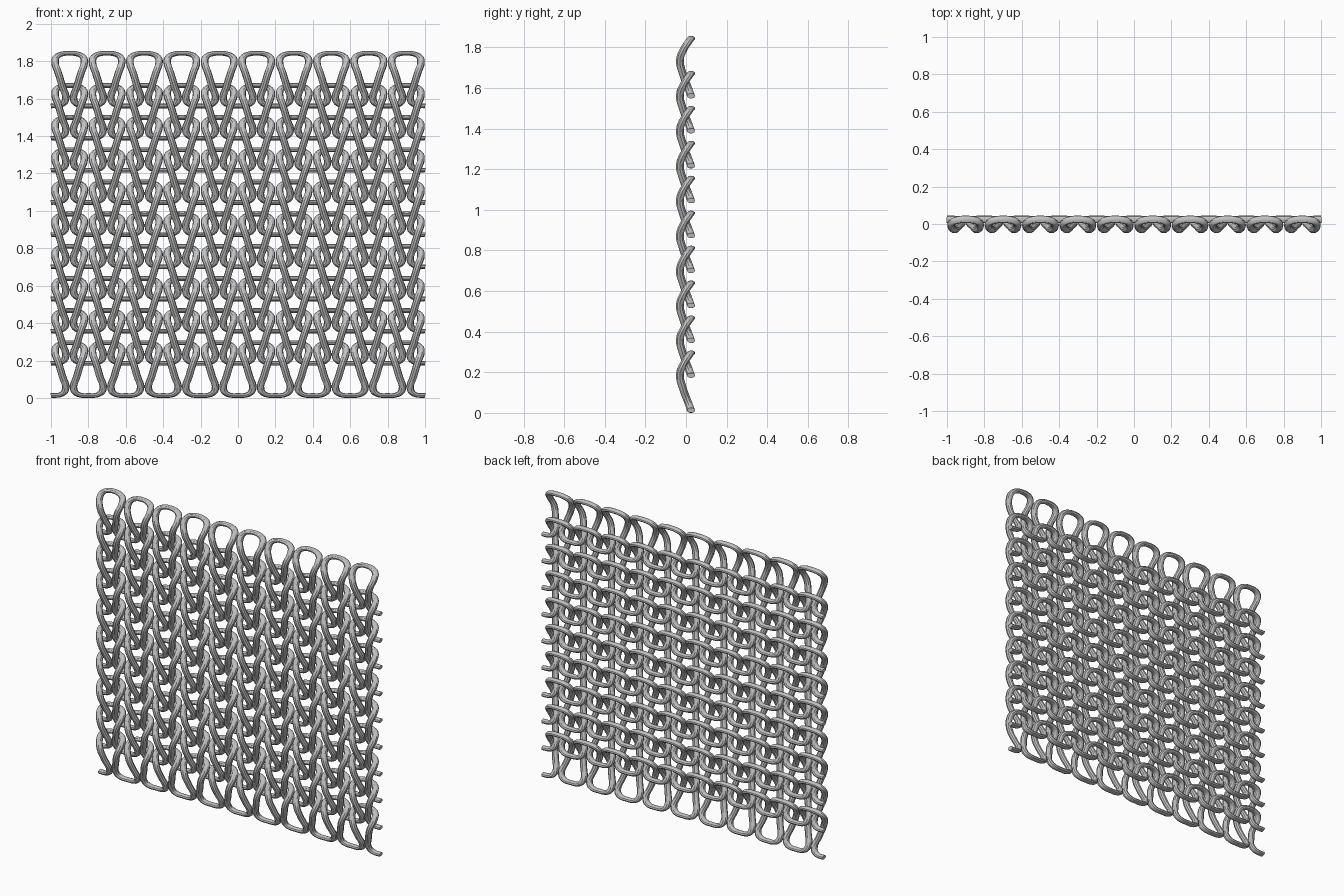
import bpy

cube = bpy.data.objects.get("Cube")
if cube:
    bpy.data.objects.remove(cube, do_unlink=True)

WALES, ROWS = 10, 10
WALE_PITCH, ROW_PITCH = 0.2, 0.172
YARN_RADIUS = 0.02
SQUASH = 0.65  # the cloth is pressed vertically, flattening the yarn

# Yarn material
yarn = bpy.data.materials.new("grey_yarn")
yarn.use_nodes = True
grey = (0.55, 0.55, 0.55, 1.0)
yarn.diffuse_color = grey
yarn.node_tree.nodes["Principled BSDF"].inputs["Base Color"].default_value = grey

# Left half of one stitch, from sinker to head: offset from wale centre, y, z
HALF = [
    (-0.100, 0.025, 0.013),
    (-0.050, 0.023, 0.017),
    (-0.023, 0.014, 0.042),
    (-0.040, -0.015, 0.120),
    (-0.061, -0.030, 0.190),
    (-0.078, -0.010, 0.245),
    (-0.068, 0.012, 0.278),
    (-0.037, 0.022, 0.292),
    (0.000, 0.025, 0.295),
]
STITCH = HALF + [(-x, y, z) for x, y, z in reversed(HALF[1:-1])]


def row_path():
    """One full course of stitches, ending in half sinkers at both edges."""
    pts = []
    for i in range(WALES):
        cx = (i - (WALES - 1) / 2) * WALE_PITCH
        pts += [(cx + x, y, z) for x, y, z in STITCH]
    x, y, z = HALF[0]
    pts.append((WALES * WALE_PITCH / 2, y, z))
    return pts


# Sweep a round yarn along the course
curve = bpy.data.curves.new("yarn_course", "CURVE")
curve.dimensions = "3D"
curve.bevel_depth = YARN_RADIUS
curve.bevel_resolution = 3
curve.resolution_u = 4
curve.use_fill_caps = True
path = row_path()
spline = curve.splines.new("BEZIER")
spline.bezier_points.add(len(path) - 1)
for bp, (x, y, z) in zip(spline.bezier_points, path):
    bp.co = (x, y, z / SQUASH)
    bp.handle_left_type = bp.handle_right_type = "AUTO"
curve.materials.append(yarn)

first = bpy.data.objects.new("knit_row_1", curve)
bpy.context.collection.objects.link(first)
first.scale.z = SQUASH
bpy.ops.object.select_all(action="DESELECT")
first.select_set(True)
bpy.context.view_layer.objects.active = first
bpy.ops.object.convert(target="MESH")
first = bpy.context.view_layer.objects.active
bpy.ops.object.transform_apply(location=False, rotation=False, scale=True)
bpy.ops.object.shade_smooth_by_angle()

# Interlocked rows stacked upward
for r in range(1, ROWS):
    row = first.copy()
    row.name = f"knit_row_{r + 1}"
    row.location.z = r * ROW_PITCH
    bpy.context.collection.objects.link(row)
